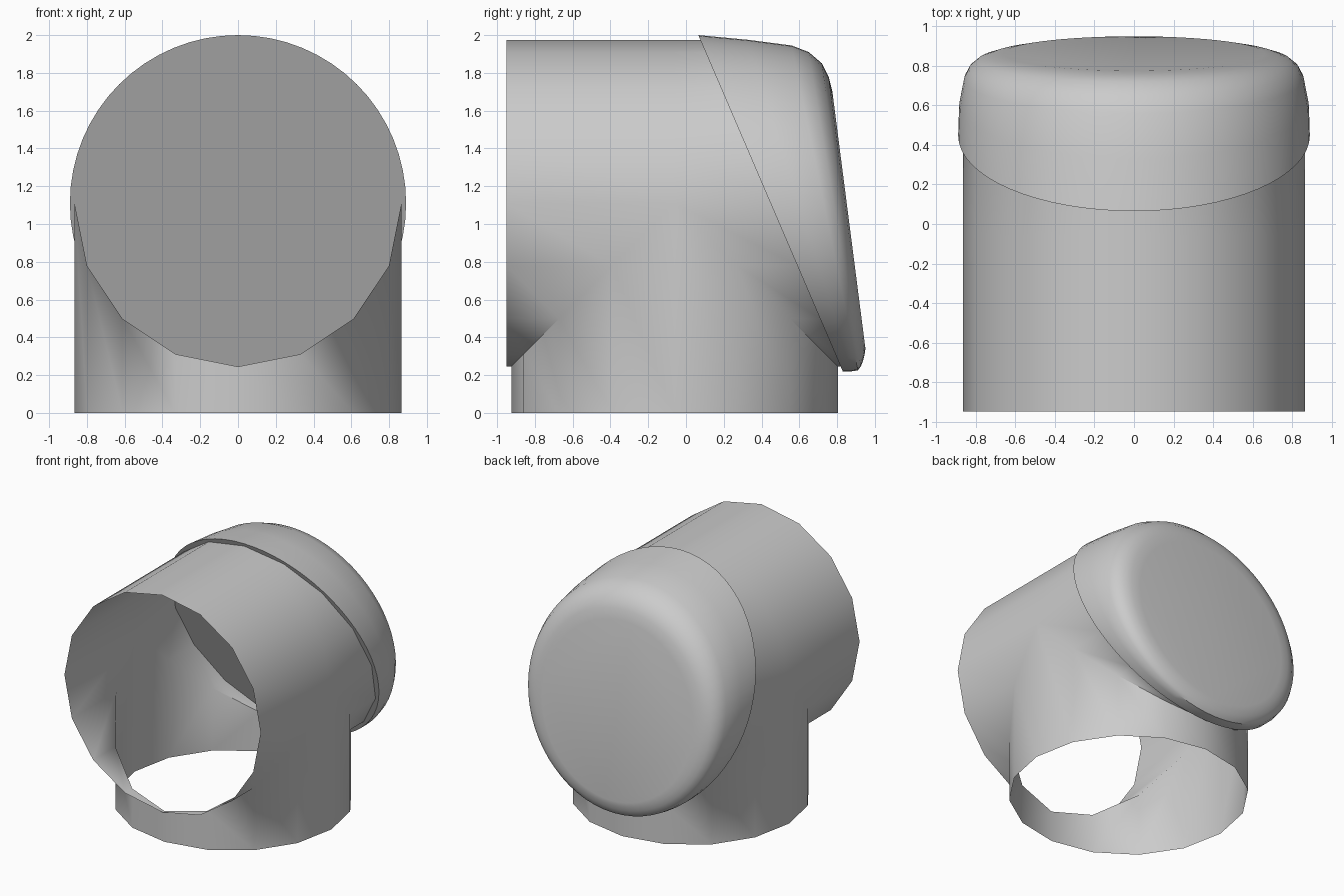
import bpy, bmesh
from math import sin, cos, pi, radians

if "Cube" in bpy.data.objects:
    bpy.data.objects.remove(bpy.data.objects["Cube"])

R, AXIS_Z, STEM_Y, FRONT_Y = 0.865, 1.11, -0.06, -0.95
SIDES, CAP_SIDES = 16, 64

grey = bpy.data.materials.new("plain grey")
grey.use_nodes = True
grey.diffuse_color = (0.6, 0.6, 0.6, 1)
grey.node_tree.nodes["Principled BSDF"].inputs["Base Color"].default_value = (0.6, 0.6, 0.6, 1)


def finish(name, bm, angle):
    bmesh.ops.remove_doubles(bm, verts=bm.verts[:], dist=0.0005)
    bmesh.ops.recalc_face_normals(bm, faces=bm.faces[:])
    mesh = bpy.data.meshes.new(name)
    bm.to_mesh(mesh)
    bm.free()
    mesh.materials.append(grey)
    obj = bpy.data.objects.new(name, mesh)
    bpy.context.collection.objects.link(obj)
    bpy.ops.object.select_all(action='DESELECT')
    obj.select_set(True)
    bpy.context.view_layer.objects.active = obj
    bpy.ops.object.shade_smooth_by_angle(angle=radians(angle))
    return obj


def strip(bm, a0, a1, b0, b1):
    bm.faces.new([bm.verts.new(p) for p in (a0, a1, b1, b0)])


def slant(z):
    """Depth of the slanted rear cut at height z."""
    return 0.065 + (2.0 - z) * 0.43


# Open tee: a horizontal tube meeting a vertical stem of equal radius
bm = bmesh.new()


def stem_line(i):
    a = 2 * pi * i / SIDES
    x, y = R * sin(a), R * cos(a)
    return (x, STEM_Y + y, 0), (x, STEM_Y + y, AXIS_Z - abs(y))


def tube_line(i):
    a = 2 * pi * i / SIDES
    x, h = R * sin(a), R * cos(a)
    gap = max(0, -h)
    z = AXIS_Z + h
    return [(x, y, z) for y in (FRONT_Y, STEM_Y - gap, STEM_Y + gap, slant(z))]


for i in range(SIDES):
    strip(bm, *stem_line(i), *stem_line(i + 1))
    a, b = tube_line(i), tube_line(i + 1)
    strip(bm, a[0], a[1], b[0], b[1])
    strip(bm, a[2], a[3], b[2], b[3])
finish("tee_pipe", bm, 60)

# Slanted rounded cap: rings as (top y, top z, bottom y, bottom z, half width)
profile = [
    (0.065, 2.0, 0.83, 0.22, 0.89),
    (0.33, 1.975, 0.875, 0.22, 0.885),
    (0.56, 1.945, 0.91, 0.225, 0.86),
    (0.65, 1.91, 0.925, 0.245, 0.835),
    (0.72, 1.85, 0.937, 0.275, 0.79),
    (0.755, 1.78, 0.945, 0.305, 0.73),
    (0.775, 1.70, 0.95, 0.34, 0.66),
]
bm = bmesh.new()
rings = []
for ty, tz, by, bz, w in profile:
    ring = []
    for i in range(CAP_SIDES):
        a = 2 * pi * i / CAP_SIDES
        t = (1 + cos(a)) / 2
        ring.append(bm.verts.new((w * sin(a), by + (ty - by) * t, bz + (tz - bz) * t)))
    rings.append(ring)
for r0, r1 in zip(rings, rings[1:]):
    for i in range(CAP_SIDES):
        j = (i + 1) % CAP_SIDES
        bm.faces.new((r0[i], r0[j], r1[j], r1[i]))
bm.faces.new(rings[0])
bm.faces.new(rings[-1])
finish("slanted_cap", bm, 40)
